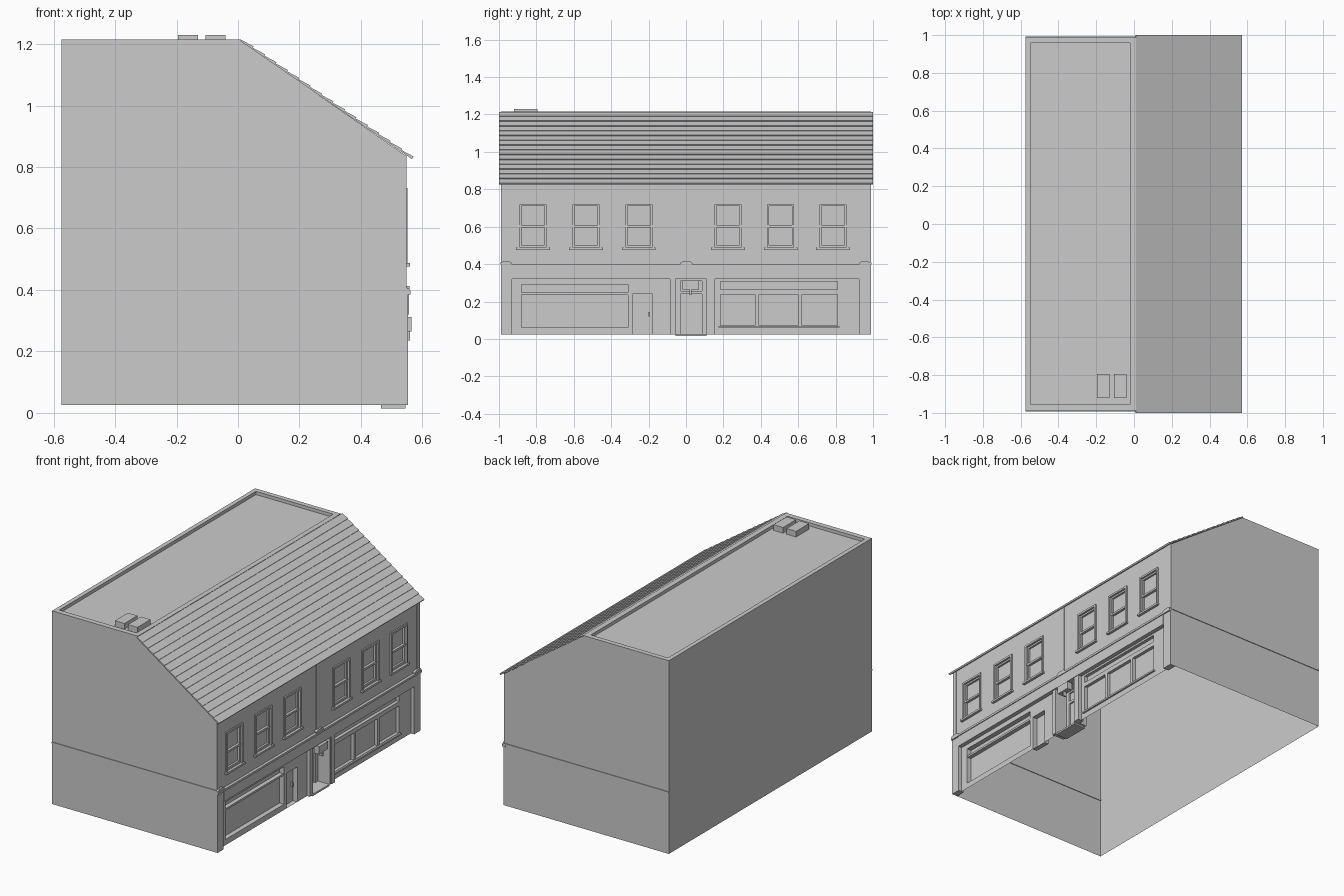
import bpy, bmesh, math

if "Cube" in bpy.data.objects:
    bpy.data.objects.remove(bpy.data.objects["Cube"])


def mesh_object(name, verts, faces):
    me = bpy.data.meshes.new(name)
    me.from_pydata(verts, [], faces)
    bm = bmesh.new()
    bm.from_mesh(me)
    bmesh.ops.remove_doubles(bm, verts=bm.verts, dist=1e-5)
    bmesh.ops.recalc_face_normals(bm, faces=bm.faces)
    bm.to_mesh(me)
    bm.free()
    ob = bpy.data.objects.new(name, me)
    bpy.context.collection.objects.link(ob)
    return ob


def boxes(name, *specs):
    """One object from several (x0, x1, y0, y1, z0, z1) boxes."""
    verts, faces = [], []
    for x0, x1, y0, y1, z0, z1 in specs:
        b = len(verts)
        verts += [(x, y, z) for x in (x0, x1) for y in (y0, y1) for z in (z0, z1)]
        faces += [[b + i for i in f] for f in ((0, 1, 3, 2), (4, 6, 7, 5), (0, 4, 5, 1),
                                               (2, 3, 7, 6), (0, 2, 6, 4), (1, 5, 7, 3))]
    return mesh_object(name, verts, faces)


def extrude_y(name, prof, y0, y1):
    n = len(prof)
    verts = [(x, y, z) for y in (y0, y1) for x, z in prof]
    faces = [list(range(n)), list(range(2 * n - 1, n - 1, -1))]
    faces += [(i, (i + 1) % n, n + (i + 1) % n, n + i) for i in range(n)]
    return mesh_object(name, verts, faces)


def panel(name, x, back, rect, holes):
    """Wall facing +x whose holes (y0, y1, z0, z1) become recesses ending at x = back."""
    ys = sorted({v for h in [rect] + holes for v in h[:2]})
    zs = sorted({v for h in [rect] + holes for v in h[2:]})
    verts, faces = [], []

    def quad(*p):
        faces.append(range(len(verts), len(verts) + 4))
        verts.extend(p)
    for y0, y1 in zip(ys, ys[1:]):
        for z0, z1 in zip(zs, zs[1:]):
            if not any(h[0] <= y0 and y1 <= h[1] and h[2] <= z0 and z1 <= h[3] for h in holes):
                quad((x, y0, z0), (x, y1, z0), (x, y1, z1), (x, y0, z1))
    for y0, y1, z0, z1 in holes:
        c = [(y0, z0), (y1, z0), (y1, z1), (y0, z1)]
        quad(*[(back, *p) for p in c])
        for p, q in zip(c, c[1:] + c[:1]):
            quad((x, *p), (x, *q), (back, *q), (back, *p))
    return mesh_object(name, verts, faces)


XB, XF, XG, YE, Z0, ZT = -0.575, 0.544, 0.553, 0.988, 0.025, 1.215

# Party walls and rear wall: an open-bottomed shell
prof = [(XB, Z0), (XG, Z0), (XG, 0.395), (XF, 0.395), (XF, 0.838), (0.01, 1.21), (0.01, ZT), (XB, ZT)]
n = len(prof)
mesh_object("party_and_rear_walls", [(x, y, z) for y in (-YE, YE) for x, z in prof],
            [list(range(n)), list(range(n, 2 * n)), (0, n - 1, 2 * n - 1, n)])

# Flat roof sunk inside a parapet
o = [(XB, -YE), (0.01, -YE), (0.01, YE), (XB, YE)]
i = [(-0.548, -0.956), (-0.022, -0.956), (-0.022, 0.958), (-0.548, 0.958)]
rv = [(*p, ZT) for p in o] + [(*p, ZT) for p in i] + [(*p, ZT - 0.02) for p in i]
rf = [(8, 9, 10, 11)]
for k in range(4):
    m = (k + 1) % 4
    rf += [(k, m, 4 + m, 4 + k), (4 + k, 4 + m, 8 + m, 8 + k)]
mesh_object("flat_roof_and_parapet", rv, rf)
boxes("roof_vents", *[(x, x + 0.065, -0.92, -0.793, ZT - 0.02, 1.23) for x in (-0.195, -0.106)])

# Pitched roof: overlapping slate courses with a straight underside
xa, za, xb, zb, courses = 0.01, 1.213, 0.568, 0.829, 15
L = math.hypot(xb - xa, zb - za)
nx, nz = (za - zb) / L, (xb - xa) / L
slates = []
for k in range(courses):
    for t, h in ((k / courses, 0.001), ((k + 1) / courses, 0.006)):
        slates.append((xa + (xb - xa) * t + nx * h, za + (zb - za) * t + nz * h))
slates += [(xb - nx * 0.004, zb - nz * 0.004), (xa - nx * 0.004, za - nz * 0.004)]
extrude_y("slate_roof", slates, -1, 1)

# Upper facade with six sash windows
centres = [-0.818, -0.535, -0.252, 0.225, 0.506, 0.786]
panel("upper_facade", XF, XF - 0.016, (-YE, YE, 0.395, 0.842),
      [(c - 0.07, c + 0.07, 0.49, 0.72) for c in centres])
for k, c in enumerate(centres):
    w, s = 0.082, 0.07
    boxes(f"window_frame_{k + 1}",
          (XF - 0.005, 0.552, c - w, c - s, 0.488, 0.732),
          (XF - 0.005, 0.552, c + s, c + w, 0.488, 0.732),
          (XF - 0.005, 0.552, c - s, c + s, 0.72, 0.732))
    boxes(f"window_sash_{k + 1}",
          (XF - 0.016, XF - 0.004, c - s, c - s + 0.009, 0.49, 0.72),
          (XF - 0.016, XF - 0.004, c + s - 0.009, c + s, 0.49, 0.72),
          (XF - 0.016, XF - 0.004, c - s, c + s, 0.49, 0.502),
          (XF - 0.016, XF - 0.004, c - s, c + s, 0.71, 0.72),
          (XF - 0.016, XF, c - s, c + s, 0.596, 0.608))
    boxes(f"window_sill_{k + 1}", (XF - 0.005, 0.56, c - 0.09, c + 0.09, 0.476, 0.488))
boxes("upper_pilasters", *[(XF - 0.002, XF + 0.004, a, b, 0.40, 0.838)
                           for a, b in ((-YE, -0.96), (-0.018, 0.018), (0.96, YE))])

# Fascia, cornice and side string courses
boxes("shop_fascia", (0.52, 0.556, -0.93, 0.925, 0.32, 0.385))
boxes("cornice", (0.54, 0.561, -0.99, 0.99, 0.385, 0.398))
boxes("side_string_courses", *[(XB, XF + 0.006, y - 0.004, y + 0.004, 0.398, 0.408)
                               for y in (-YE, YE)])

# Rounded console caps over the pilasters
for k, (a, b) in enumerate(((-0.992, -0.93), (-0.032, 0.036), (0.925, 0.988))):
    caps = [(a, 0.398), (b, 0.398), (b, 0.405), (b - 0.012, 0.413), (a + 0.012, 0.413), (a, 0.405)]
    v = [(x, y, z) for x in (0.54, 0.558) for y, z in caps]
    mesh_object(f"console_cap_{k + 1}", v, [range(6), range(6, 12)] +
                [(j, (j + 1) % 6, 6 + (j + 1) % 6, 6 + j) for j in range(6)])

# Ground-floor pilasters
boxes("shop_pilasters", (0.515, XG, -YE, -0.93, Z0, 0.386), (0.515, XG, 0.925, YE, Z0, 0.386),
      (0.465, XG - 0.004, -0.085, -0.055, Z0, 0.322), (0.465, XG - 0.004, 0.11, 0.122, Z0, 0.322),
      (0.515, XG, 0.122, 0.155, Z0, 0.322))

# Left shopfront: wide display pane and side door
panel("left_shopfront", 0.53, 0.50, (-0.93, -0.085, Z0, 0.325),
      [(-0.88, -0.31, 0.06, 0.29), (-0.285, -0.18, Z0, 0.24)])
boxes("left_transom", (0.50, 0.526, -0.88, -0.31, 0.235, 0.247))
boxes("side_door_handle", (0.50, 0.512, -0.20, -0.193, 0.12, 0.145))

# Right shopfront: three panes below a transom band
bays = ((0.185, 0.37), (0.39, 0.60), (0.62, 0.81))
panel("right_shopfront", 0.53, 0.51, (0.155, 0.925, Z0, 0.325),
      [(a, b, 0.072, 0.238) for a, b in bays] + [(0.185, 0.81, 0.265, 0.308)])
boxes("right_window_sill", (0.525, 0.54, 0.175, 0.82, 0.06, 0.07))

# Central recessed entrance with step
panel("entrance_door", 0.468, 0.458, (-0.055, 0.11, Z0, 0.325),
      [(-0.03, 0.085, Z0, 0.24), (-0.03, 0.085, 0.255, 0.31)])
boxes("entrance_soffit", (0.465, 0.53, -0.055, 0.11, 0.32, 0.325))
boxes("entrance_step", (0.465, 0.545, -0.055, 0.11, 0.015, 0.026))

# Hanging sign box with small lamp
boxes("sign_box", (0.53, 0.565, -0.018, 0.07, 0.265, 0.312))
boxes("sign_lamp", (0.54, 0.56, 0.02, 0.03, 0.236, 0.266))
